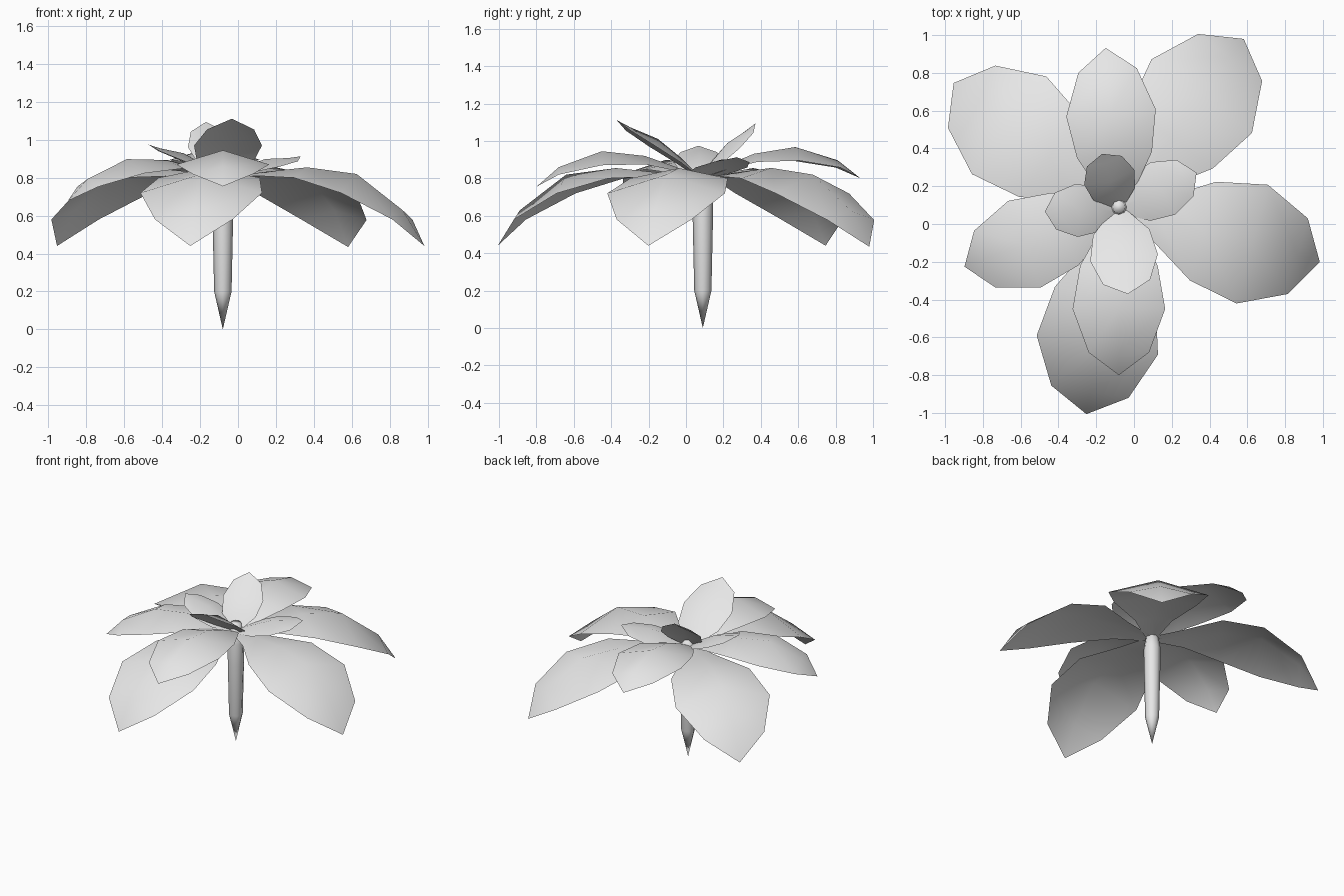
import bpy, bmesh
from math import radians, sin, cos, pi
from mathutils import Matrix, Vector

cube = bpy.data.objects.get("Cube")
if cube:
    bpy.data.objects.remove(cube, do_unlink=True)

grey = bpy.data.materials.new("light_grey")
grey.use_nodes = True
grey.diffuse_color = (0.8, 0.8, 0.8, 1)
grey.node_tree.nodes["Principled BSDF"].inputs["Base Color"].default_value = (0.8, 0.8, 0.8, 1)

CROWN = Vector((-0.08, 0.08, 0.8))


def finish(name, bm):
    mesh = bpy.data.meshes.new(name)
    bm.to_mesh(mesh)
    bm.free()
    mesh.materials.append(grey)
    mesh.shade_smooth()
    obj = bpy.data.objects.new(name, mesh)
    bpy.context.collection.objects.link(obj)


# Leaf outlines: distance along, half width, midrib height, edge height
LARGE = [(0, 0.03, 0, 0), (0.22, 0.12, 0.03, 0.01), (0.46, 0.27, 0.055, 0),
         (0.73, 0.325, 0.02, -0.08), (0.98, 0.207, -0.17, -0.22), (1.1, 0, -0.36, -0.36)]
MEDIUM = [(0, 0.03, 0, 0), (0.13, 0.11, 0.06, 0.04), (0.3, 0.205, 0.12, 0.075),
          (0.53, 0.245, 0.145, 0.07), (0.76, 0.16, 0.06, 0.02), (0.88, 0, -0.045, -0.045)]
SMALL = [(0, 0.03, 0, 0), (0.15, 0.15, 0.03, 0), (0.31, 0.18, 0.043, -0.007),
         (0.466, 0.125, 0.01, -0.011), (0.55, 0, 0, 0)]


def leaf(name, outline, azimuth, pitch=0, scale=1):
    """Arched sheet with a midrib, swung and pitched about the crown."""
    bm = bmesh.new()
    rows = []
    for s, w, mid, edge in outline:
        if w:
            rows.append([bm.verts.new(p) for p in ((s, w, edge), (s, 0, mid), (s, -w, edge))])
        else:
            tip = bm.verts.new((s, 0, mid))
    for a, b in zip(rows, rows[1:]):
        for i in range(2):
            bm.faces.new((a[i], a[i + 1], b[i + 1], b[i]))
    for i in range(2):
        bm.faces.new((rows[-1][i], rows[-1][i + 1], tip))
    bm.transform(Matrix.Translation(CROWN) @ Matrix.Rotation(radians(azimuth), 4, 'Z')
                 @ Matrix.Rotation(radians(-pitch), 4, 'Y') @ Matrix.Scale(scale, 4))
    finish(name, bm)


# Lower ring of large drooping leaves
leaf("large_leaf_back_left", LARGE, 53.7, 0, 1.015)
leaf("large_leaf_left", LARGE, -14.8)
leaf("large_leaf_back_right", LARGE, 142.7)
leaf("large_leaf_front", LARGE, 261)

# Middle ring
leaf("medium_leaf_right", MEDIUM, 200.5, -5)
leaf("medium_leaf_front", MEDIUM, 270)
leaf("medium_leaf_back", MEDIUM, 94.7, 3, 0.97)

# Young upright leaves in the centre
leaf("small_leaf_front", SMALL, 276, 34.5)
leaf("small_leaf_back", SMALL, 107, 44, 0.77)
leaf("small_leaf_right", SMALL, 182, 24, 0.78)
leaf("small_leaf_left", SMALL, 25, 14, 0.85)

# Stem pointed at the bottom, lathed from a profile
SIDES = 8
bm = bmesh.new()
rings = []
for z, r in ((0.2, 0.046), (0.57, 0.054), (0.72, 0.056), (0.86, 0.035)):
    rings.append([bm.verts.new((CROWN.x + r * cos(2 * pi * i / SIDES),
                                CROWN.y + 0.01 + r * sin(2 * pi * i / SIDES), z))
                  for i in range(SIDES)])
point = bm.verts.new((CROWN.x, CROWN.y + 0.01, 0))
for i in range(SIDES):
    j = (i + 1) % SIDES
    bm.faces.new((point, rings[0][j], rings[0][i]))
    for a, b in zip(rings, rings[1:]):
        bm.faces.new((a[i], a[j], b[j], b[i]))
bm.faces.new(rings[-1])
finish("stem", bm)
